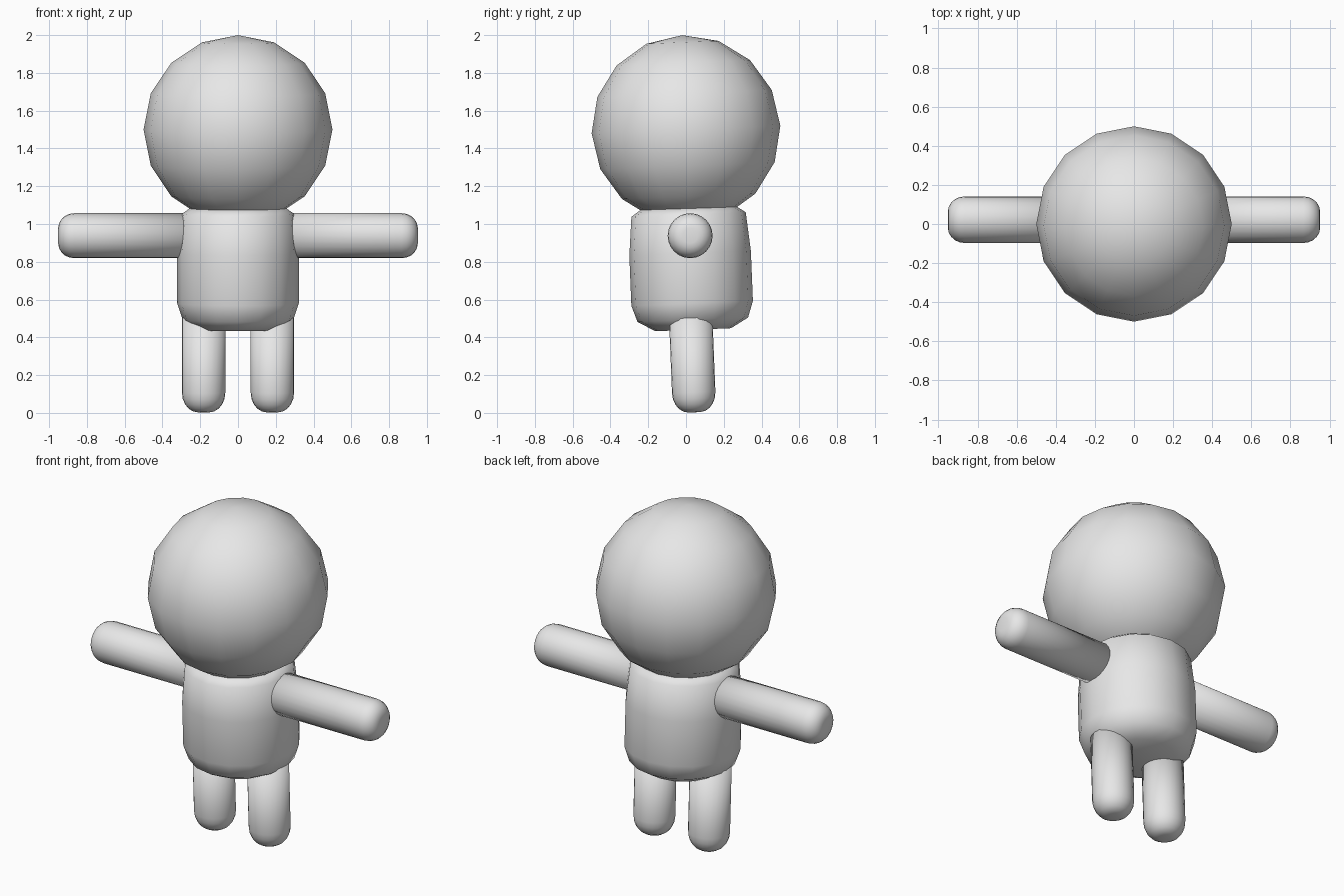
import bpy, math
from mathutils import Matrix, Vector

if "Cube" in bpy.data.objects:
    bpy.data.objects.remove(bpy.data.objects["Cube"])

TILT = math.radians(2.3)  # the whole figure leans slightly forward

grey = bpy.data.materials.new("light grey")
grey.diffuse_color = (0.8, 0.8, 0.8, 1)
grey.use_nodes = True
grey.node_tree.nodes["Principled BSDF"].inputs["Base Color"].default_value = grey.diffuse_color


def finish(ob, name):
    ob.name = name
    ob.data.materials.append(grey)
    for p in ob.data.polygons:
        p.use_smooth = True
    return ob


def lathe(name, profile, segments, matrix):
    """Closed solid turned around local z; profile holds (radius, height)."""
    verts, faces, n = [], [], segments
    for r, z in profile:
        for i in range(n):
            a = 2 * math.pi * i / n
            verts.append(matrix @ Vector((r * math.cos(a), r * math.sin(a), z)))
    for k in range(len(profile) - 1):
        for i in range(n):
            j = (i + 1) % n
            faces.append((k * n + i, k * n + j, (k + 1) * n + j, (k + 1) * n + i))
    faces.append(tuple(reversed(range(n))))
    faces.append(tuple(range((len(profile) - 1) * n, len(profile) * n)))
    me = bpy.data.meshes.new(name)
    me.from_pydata(verts, [], faces)
    ob = bpy.data.objects.new(name, me)
    bpy.context.collection.objects.link(ob)
    return finish(ob, name)


def rounded_tip(radius, height, flat):
    """Quarter-round profile from a small flat tip up to the full radius."""
    return [(flat + (radius - flat) * math.sin(t), height * (1 - math.cos(t)))
            for t in (math.pi / 2 * k / 5 for k in range(6))]


lean = Matrix.Rotation(TILT, 4, 'X')

# head: coarse smooth ball
bpy.ops.mesh.primitive_uv_sphere_add(segments=16, ring_count=8, radius=0.5,
                                     location=(0, 0, 1.5), rotation=(TILT, 0, 0))
finish(bpy.context.object, "head")

# torso: barrel with softened rims
lathe("torso", [(0.2, -0.325), (0.293, -0.272), (0.322, -0.185), (0.322, 0.08),
                (0.303, 0.285), (0.25, 0.322)], 16,
      Matrix.Translation((0, 0.025, 0.765)) @ lean)

for side, label in ((-1, "left"), (1, "right")):
    # arm: straight sideways rod with a rounded hand
    arm = rounded_tip(0.119, 0.085, 0.04) + [(0.119, 0.73)]
    lathe(label + "_arm", arm, 24,
          Matrix.Translation((side * 0.952, 0.022, 0.938))
          @ Matrix.Rotation(-side * math.pi / 2, 4, 'Y'))
    # leg: upright rod with a rounded foot
    leg = rounded_tip(0.115, 0.105, 0.03) + [(0.115, 0.5)]
    lathe(label + "_leg", leg, 24,
          Matrix.Translation((side * 0.182, 0.045, 0.003)) @ lean)
